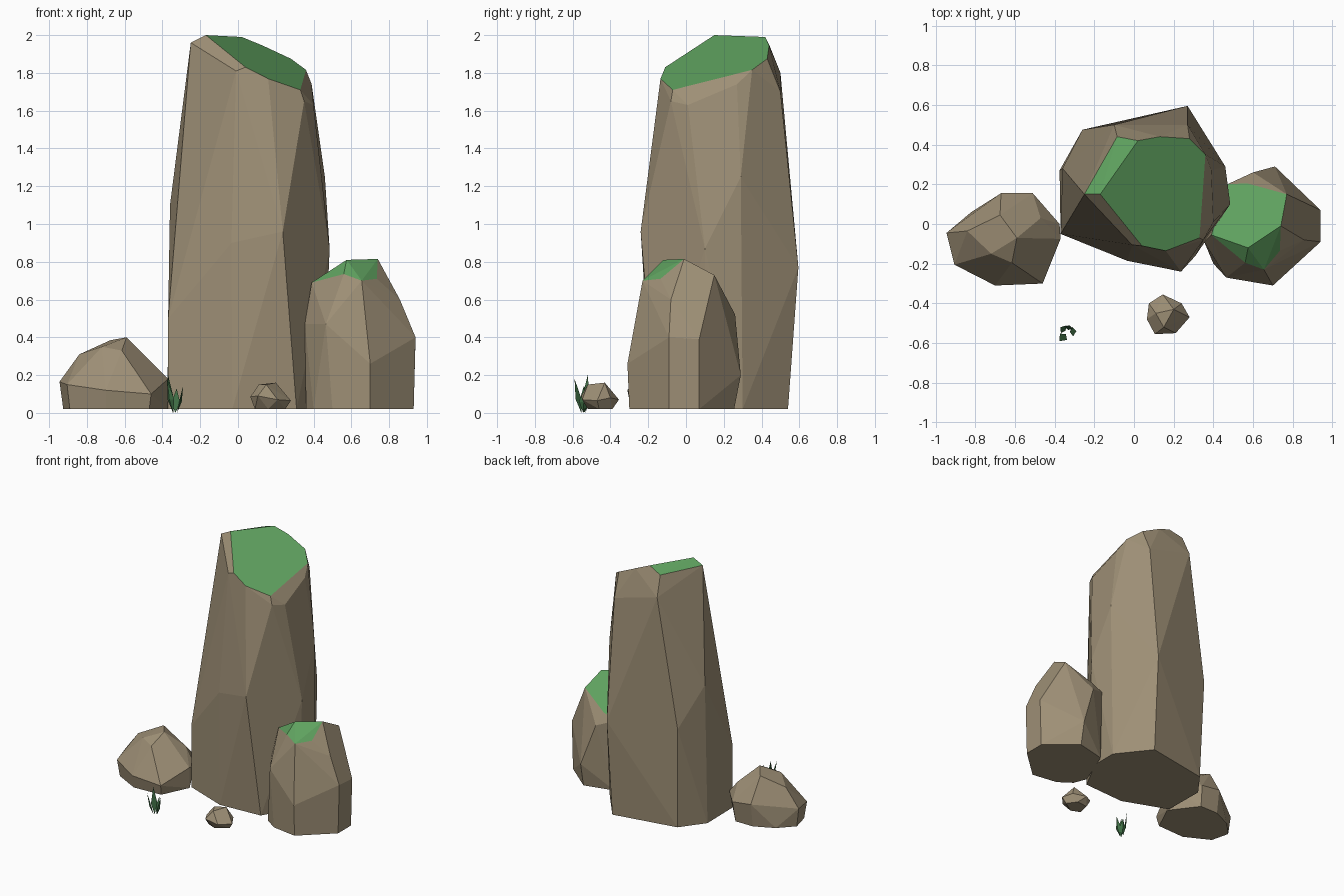
import bpy
import bmesh
import math
from mathutils import Vector

cube = bpy.data.objects.get("Cube")
if cube:
    bpy.data.objects.remove(cube, do_unlink=True)


def make_material(name, colour):
    mat = bpy.data.materials.new(name)
    mat.use_nodes = True
    mat.diffuse_color = (*colour, 1)
    mat.node_tree.nodes["Principled BSDF"].inputs["Base Color"].default_value = (*colour, 1)
    return mat


stone = make_material("warm_stone", (.34, .275, .18))
moss = make_material("moss_green", (.115, .36, .115))
grass = make_material("dark_grass", (.05, .16, .06))
GROUND = .02


def finish(bm, name, materials):
    bmesh.ops.recalc_face_normals(bm, faces=bm.faces)
    mesh = bpy.data.meshes.new(name)
    bm.to_mesh(mesh)
    bm.free()
    for mat in materials:
        mesh.materials.append(mat)
    obj = bpy.data.objects.new(name, mesh)
    bpy.context.collection.objects.link(obj)
    return obj


def make_rock(name, base, corners, moss_height=None, moss_slope=1):
    """Chiselled stone: a flat footprint wrapped together with its main corners."""
    bm = bmesh.new()
    for x, y in base:
        bm.verts.new((x, y, GROUND))
    for corner in corners:
        bm.verts.new(corner)
    hull = bmesh.ops.convex_hull(bm, input=bm.verts)
    loose = {v for v in hull["geom_interior"] + hull["geom_unused"]
             if isinstance(v, bmesh.types.BMVert)}
    bmesh.ops.delete(bm, geom=list(loose), context="VERTS")
    bmesh.ops.dissolve_limit(bm, angle_limit=math.radians(4),
                             verts=bm.verts, edges=bm.edges)
    bm.normal_update()
    # Moss grows on the high faces that look upwards
    for face in bm.faces:
        high = moss_height is not None and face.calc_center_median().z > moss_height
        face.material_index = int(high and face.normal.z > moss_slope)
    materials = [stone] if moss_height is None else [stone, moss]
    return finish(bm, name, materials)


# Tall standing stone: footprint, waist, shoulder, then sloping cap
pillar_base = [(-.37, -.05), (-.03, -.18), (.31, -.16), (.45, .1),
               (.45, .3), (.26, .54), (-.24, .45), (-.375, .27)]
pillar_waist = [(-.37, -.05, .5), (-.36, .28, 1.1), (.237, -.24, .96), (-.035, -.185, .9),
                (.485, .1, .87), (.46, .29, 1.25), (.27, .595, .77), (-.26, .475, .8)]
pillar_shoulder = [(-.25, .15, 1.96), (-.01, -.105, 1.81), (-.085, .44, 1.95), (-.1, .5, 1.8),
                   (.4, .01, 1.63), (.35, -.08, 1.65), (.39, .27, 1.74), (.27, .5, 1.7)]
pillar_cap = [(-.17, .15, 2), (.02, .42, 1.99), (.13, .44, 1.945), (.28, .43, 1.875),
              (.36, .35, 1.816), (.33, -.07, 1.71), (.16, -.135, 1.769), (.04, -.11, 1.83)]
make_rock("standing_stone", pillar_base, pillar_waist + pillar_shoulder + pillar_cap,
          moss_height=1.7, moss_slope=.8)

# Medium stone leaning against the tall one
medium_base = [(.36, -.1), (.4, -.2), (.5, -.27), (.7, -.3), (.93, -.09),
               (.93, .07), (.71, .255), (.48, .2)]
medium_side = [(.354, -.09, .47), (.465, -.27, .47), (.7, -.31, .26), (.857, -.08, .6),
               (.94, -.09, .4), (.94, .07, .39), (.71, .29, .2), (.6, .26, .52)]
medium_top = [(.575, -.12, .81), (.74, -.01, .815), (.77, .15, .73), (.57, .205, .61),
              (.47, .2, .57), (.39, -.055, .69), (.735, -.135, .71), (.655, -.23, .7),
              (.56, -.195, .735)]
make_rock("medium_stone", medium_base, medium_side + medium_top,
          moss_height=.6, moss_slope=.55)

# Low boulder
boulder_base = [(-.925, -.05), (-.89, -.19), (-.7, -.29), (-.47, -.28),
                (-.37, -.07), (-.52, .13), (-.67, .13), (-.82, .06)]
boulder_side = [(-.945, -.045, .165), (-.905, -.205, .15), (-.7, -.31, .12), (-.46, -.3, .1),
                (-.37, -.075, .18), (-.375, 0, .17), (-.51, .155, .18), (-.67, .155, .2)]
boulder_top = [(-.84, -.035, .31), (-.72, -.15, .35), (-.675, .045, .385), (-.59, -.07, .4),
               (-.615, -.195, .33), (-.47, .03, .28)]
make_rock("low_boulder", boulder_base, boulder_side + boulder_top)

# Pebble
pebble_base = [(.09, -.49), (.16, -.52), (.25, -.46), (.2, -.39), (.11, -.4)]
pebble_side = [(.145, -.355, .07), (.24, -.4, .08), (.28, -.47, .065), (.21, -.55, .07),
               (.105, -.555, .09), (.065, -.48, .085), (.075, -.4, .08)]
pebble_top = [(.11, -.45, .15), (.2, -.43, .16), (.15, -.52, .15)]
make_rock("pebble", pebble_base, pebble_side + pebble_top)

# Grass tuft: slender three-sided blades leaning outwards
bm = bmesh.new()
centre = Vector((-.335, -.545, 0))
for tip in [(-.37, -.52, .2), (-.375, -.59, .18), (-.29, -.54, .145), (-.325, -.51, .13)]:
    tip = Vector(tip)
    lean = Vector((tip.x - centre.x, tip.y - centre.y, 0)).normalized()
    side = Vector((-lean.y, lean.x, 0)) * .024
    root = centre + lean * .012
    middle = root.lerp(tip, .4)
    foot = bm.verts.new(root)
    left, right = bm.verts.new(middle + side), bm.verts.new(middle - side)
    ridge = bm.verts.new(middle + lean * .012)
    point = bm.verts.new(tip)
    for a, b in ((left, ridge), (ridge, right), (right, left)):
        bm.faces.new((foot, a, b))
        bm.faces.new((point, b, a))
finish(bm, "grass_tuft", [grass])
